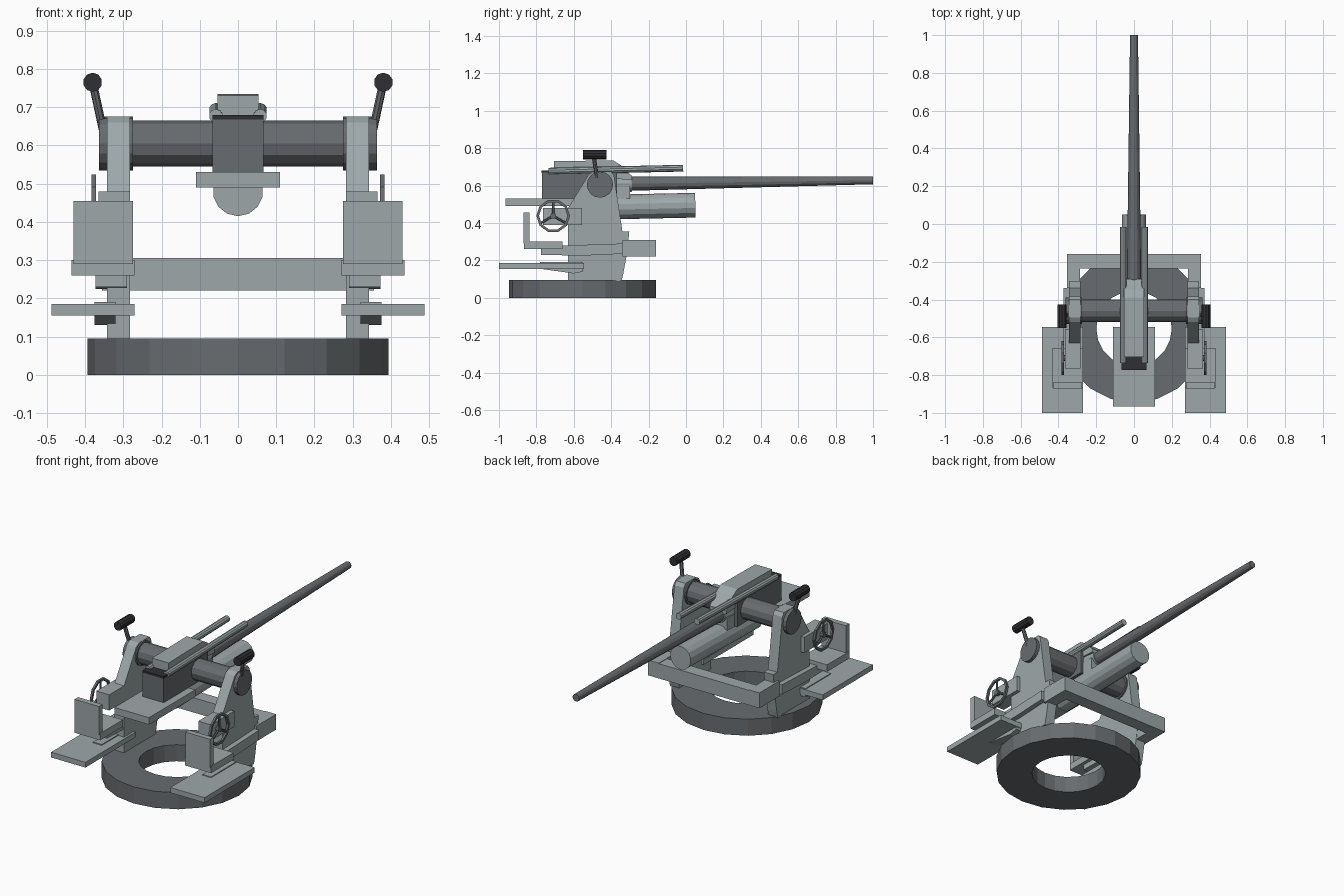
import bpy, bmesh, math
from mathutils import Vector, Matrix

if "Cube" in bpy.data.objects:
    bpy.data.objects.remove(bpy.data.objects["Cube"])


def material(name, col):
    m = bpy.data.materials.new(name)
    m.diffuse_color = (*col, 1)
    m.use_nodes = True
    m.node_tree.nodes["Principled BSDF"].inputs["Base Color"].default_value = m.diffuse_color
    return m


LIGHT = material("light_grey", (0.34, 0.39, 0.40))
STEEL = material("steel", (0.14, 0.15, 0.16))
DARK = material("dark_rubber", (0.03, 0.03, 0.035))


def finish(name, bm, mat):
    bmesh.ops.recalc_face_normals(bm, faces=bm.faces)
    me = bpy.data.meshes.new(name)
    bm.to_mesh(me)
    bm.free()
    me.materials.append(mat)
    ob = bpy.data.objects.new(name, me)
    bpy.context.collection.objects.link(ob)
    return ob


def box(name, x, y, z, mat=LIGHT):
    bm = bmesh.new()
    bmesh.ops.create_cube(bm, size=1)
    for v in bm.verts:
        v.co = Vector(((r[0] + r[1]) / 2 + c * (r[1] - r[0]) for c, r in zip(v.co, (x, y, z))))
    return finish(name, bm, mat)


def rod(name, a, b, r1, r2=None, sides=12, mat=LIGHT):
    a, b = Vector(a), Vector(b)
    d = b - a
    bm = bmesh.new()
    m = Matrix.Translation((a + b) / 2) @ d.to_track_quat('Z', 'Y').to_matrix().to_4x4()
    bmesh.ops.create_cone(bm, cap_ends=True, segments=sides, radius1=r1,
                          radius2=r1 if r2 is None else r2, depth=d.length, matrix=m)
    return finish(name, bm, mat)


def plate(name, pts, x0, x1, mat=LIGHT):
    """Extrude a (y, z) profile along x."""
    bm = bmesh.new()
    f = bm.faces.new([bm.verts.new((x0, y, z)) for y, z in pts])
    r = bmesh.ops.extrude_face_region(bm, geom=[f])
    bmesh.ops.translate(bm, vec=(x1 - x0, 0, 0),
                        verts=[v for v in r['geom'] if isinstance(v, bmesh.types.BMVert)])
    return finish(name, bm, mat)


def ring(name, profile, centre, axis, sides, mat):
    """Revolve a closed (radius, height) profile around an axis."""
    rot = Vector(axis).to_track_quat('Z', 'Y').to_matrix()
    bm = bmesh.new()
    loops = []
    for i in range(sides):
        t = 2 * math.pi * i / sides
        loops.append([bm.verts.new(Vector(centre) + rot @ Vector((r * math.cos(t), r * math.sin(t), h)))
                      for r, h in profile])
    n = len(profile)
    for i in range(sides):
        a, b = loops[i], loops[(i + 1) % sides]
        for j in range(n):
            k = (j + 1) % n
            bm.faces.new((a[j], b[j], b[k], a[k]))
    return finish(name, bm, mat)


# base ring
ring("base_ring", [(0.2, 0), (0.393, 0), (0.393, 0.095), (0.2, 0.095)], (0, -0.553, 0), (0, 0, 1), 20, STEEL)

# trunnion tube and front crossbar
rod("trunnion_tube", (-0.29, -0.46, 0.605), (0.29, -0.46, 0.605), 0.06, mat=STEEL)
box("front_crossbar", (-0.355, 0.355), (-0.235, -0.16), (0.22, 0.305))

# barrel, recoil cylinder and breech
rod("barrel", (0, -0.38, 0.609), (0, 1.0, 0.628), 0.039, 0.021, 12, STEEL)
rod("barrel_collar", (0, -0.40, 0.610), (0, -0.29, 0.612), 0.052, 0.045, 12)
rod("recoil_cylinder", (0, -0.6, 0.481), (0, 0.05, 0.495), 0.066, sides=14)
plate("cradle", [(-0.6, 0.49), (-0.3, 0.51), (-0.3, 0.6), (-0.6, 0.6)], -0.05, 0.05)
box("breech", (-0.067, 0.067), (-0.77, -0.37), (0.53, 0.67), STEEL)
box("breech_cap", (-0.067, 0.067), (-0.772, -0.705), (0.668, 0.68), DARK)
plate("top_cover", [(-0.705, 0.66), (-0.705, 0.73), (-0.39, 0.735), (-0.35, 0.71), (-0.29, 0.65), (-0.29, 0.63)],
      -0.053, 0.053)
box("loading_tray", (-0.11, 0.11), (-0.965, -0.545), (0.49, 0.53))

for s, side in ((-1, "left"), (1, "right")):
    # upright with trunnion cap
    plate(side + "_upright", [(-0.63, 0.09), (-0.345, 0.09), (-0.335, 0.13), (-0.315, 0.24), (-0.303, 0.355),
                              (-0.34, 0.355), (-0.385, 0.655), (-0.40, 0.675), (-0.495, 0.675),
                              (-0.52, 0.66), (-0.63, 0.48)], s * 0.283, s * 0.343)
    rod(side + "_trunnion_cap", (s * 0.275, -0.46, 0.605), (s * 0.363, -0.46, 0.605), 0.07, sides=16, mat=STEEL)

    # frame arm and tapered seat support
    box(side + "_frame_arm", (min(s * 0.285, s * 0.355), max(s * 0.285, s * 0.355)), (-0.34, -0.16), (0.22, 0.308))
    plate(side + "_seat_support", [(-0.775, 0.23), (-0.56, 0.225), (-0.34, 0.235), (-0.34, 0.29), (-0.775, 0.275)],
          s * 0.29, s * 0.372)

    # seat and backrest
    sx = sorted((s * 0.27, s * 0.435))
    box(side + "_seat", sx, (-0.865, -0.66), (0.26, 0.30))
    box(side + "_backrest", sorted((s * 0.275, s * 0.43)), (-0.87, -0.838), (0.29, 0.455))

    # foot platform and bracket
    box(side + "_platform", sorted((s * 0.27, s * 0.488)), (-1.0, -0.545), (0.155, 0.185))
    plate(side + "_platform_bracket", [(-0.78, 0.155), (-0.6, 0.13), (-0.55, 0.14), (-0.55, 0.19), (-0.78, 0.19)],
          s * 0.32, s * 0.375)

    # gearbox and handwheel
    box(side + "_gearbox", sorted((s * 0.283, s * 0.365)), (-0.765, -0.555), (0.39, 0.48))
    c = Vector((s * 0.377, -0.71, 0.438))
    ring(side + "_handwheel", [(0.076, -0.006), (0.09, -0.006), (0.09, 0.006), (0.076, 0.006)], c, (1, 0, 0), 10, STEEL)
    for i in range(3):
        t = math.radians(90 + 120 * i)
        rod(f"{side}_wheel_spoke_{i}", c, c + Vector((0, math.cos(t), math.sin(t))) * 0.08, 0.006, sides=6, mat=STEEL)
    rod(side + "_wheel_hub", c - Vector((s * 0.03, 0, 0)), c + Vector((s * 0.006, 0, 0)), 0.016, sides=8, mat=STEEL)

    # sight with eyepiece pad
    rod(side + "_sight_stem", (s * 0.353, -0.475, 0.64), (s * 0.38, -0.495, 0.765), 0.011, sides=8, mat=STEEL)
    rod(side + "_sight_pad", (s * 0.38, -0.55, 0.765), (s * 0.38, -0.425, 0.765), 0.025, sides=10, mat=DARK)

    # slide rod beside the top cover
    rod(side + "_slide_rod", (s * 0.058, -0.735, 0.677), (s * 0.058, -0.015, 0.693), 0.018, sides=10)
